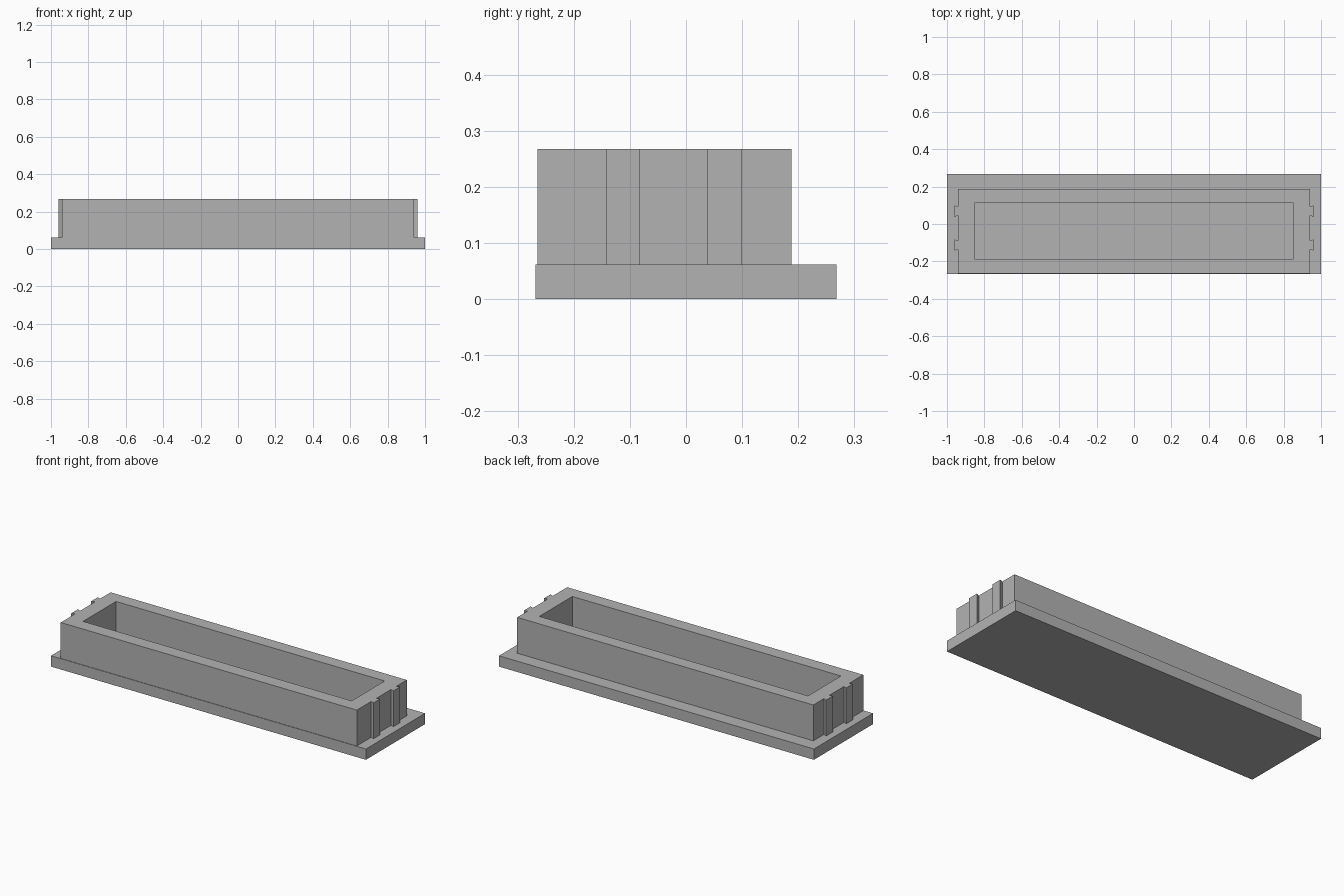
import bpy
import bmesh

cube = bpy.data.objects.get("Cube")
if cube:
    bpy.data.objects.remove(cube, do_unlink=True)

grey = bpy.data.materials.new("mid_grey")
grey.use_nodes = True
colour = (0.45, 0.45, 0.45, 1)
grey.diffuse_color = colour
grey.node_tree.nodes["Principled BSDF"].inputs["Base Color"].default_value = colour

BASE_TOP, TOP = 0.062, 0.268
WALL_X, FRONT, BACK = 0.94, -0.265, 0.188
RIB_X, RIB_FLARE = 0.96, 0.008
RIBS = [(-0.143, -0.082), (0.038, 0.10)]


def finish(name, bm):
    bmesh.ops.recalc_face_normals(bm, faces=bm.faces)
    mesh = bpy.data.meshes.new(name)
    bm.to_mesh(mesh)
    bm.free()
    mesh.materials.append(grey)
    obj = bpy.data.objects.new(name, mesh)
    bpy.context.collection.objects.link(obj)
    return obj


def prism(name, outline, bottom, top):
    """Extrude a plan outline upwards."""
    bm = bmesh.new()
    face = bm.faces.new([bm.verts.new((x, y, bottom)) for x, y in outline])
    new = bmesh.ops.extrude_face_region(bm, geom=[face])["geom"]
    for v in new:
        if isinstance(v, bmesh.types.BMVert):
            v.co.z = top
    return finish(name, bm)


def rectangle(x, y0, y1):
    return [(-x, y0), (x, y0), (x, y1), (-x, y1)]


# Base plate
prism("base_plate", rectangle(1.0, -0.268, 0.268), 0, BASE_TOP)

# Trough wall outline with dovetail ribs on both ends
right = [(WALL_X, FRONT)]
for y0, y1 in RIBS:
    right += [(WALL_X, y0 + RIB_FLARE), (RIB_X, y0), (RIB_X, y1), (WALL_X, y1 - RIB_FLARE)]
right.append((WALL_X, BACK))
left = [(-x, y) for x, y in reversed(right)]
trough = prism("trough_walls", right + left, BASE_TOP, TOP)

# Open cavity down to the base plate
cutter = prism("cavity_cutter", rectangle(0.853, -0.187, 0.112), 0.03, 0.4)
cutter.hide_render = True
cutter.hide_viewport = True
cut = trough.modifiers.new("cavity", 'BOOLEAN')
cut.operation = 'DIFFERENCE'
cut.solver = 'EXACT'
cut.object = cutter
